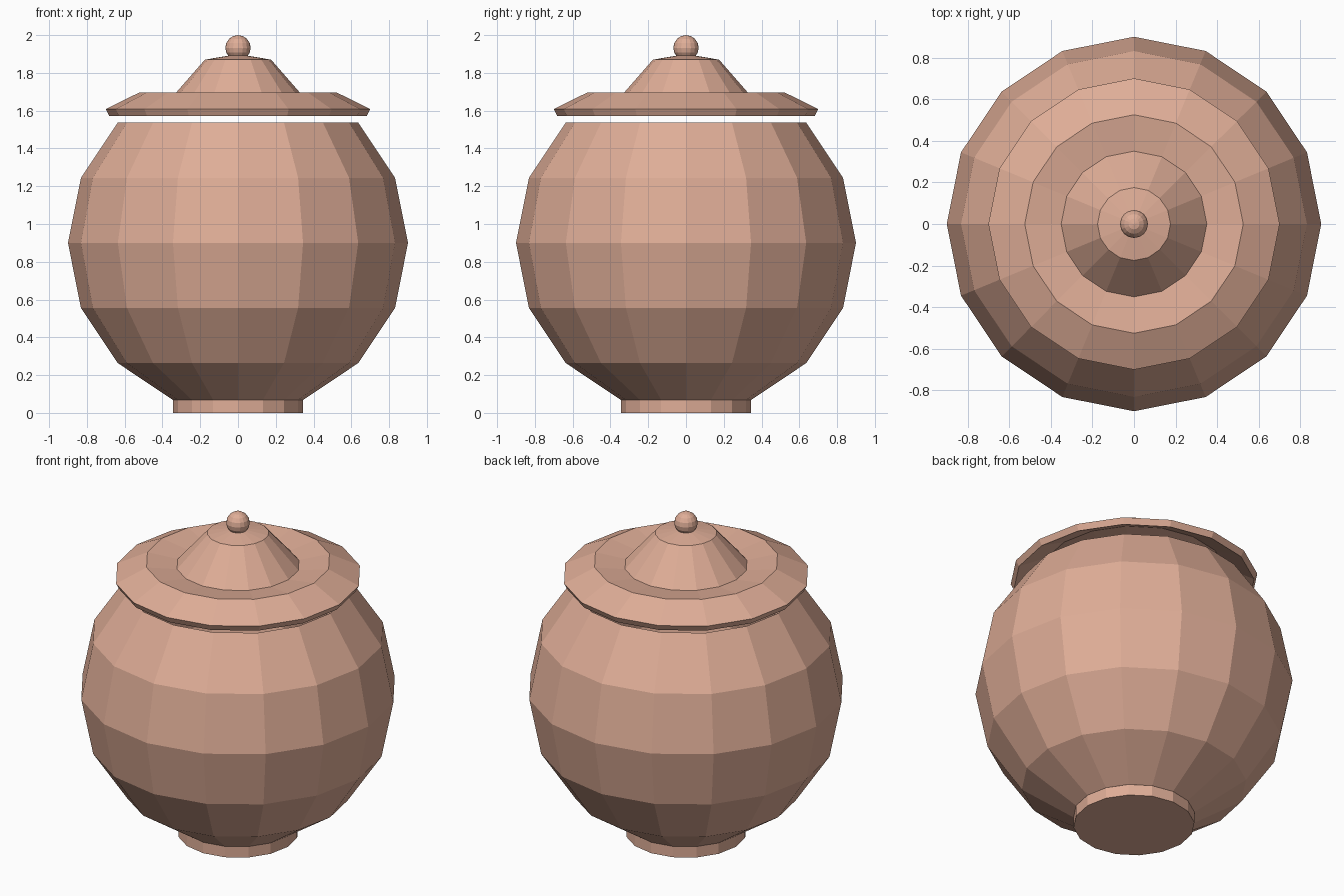
import bpy, bmesh
from math import sin, cos, pi, radians

if "Cube" in bpy.data.objects:
    bpy.data.objects.remove(bpy.data.objects["Cube"])

SIDES = 16
clay = bpy.data.materials.new("clay")
clay.diffuse_color = (0.74, 0.42, 0.31, 1)
clay.use_nodes = True
clay.node_tree.nodes["Principled BSDF"].inputs["Base Color"].default_value = clay.diffuse_color


def lathe(name, profile, thickness=0):
    """Spin (radius, z) points listed from bottom/outside to top/inside."""
    bm = bmesh.new()
    rings = []
    for r, z in profile:
        if r == 0:
            rings.append([bm.verts.new((0, 0, z))] * SIDES)
        else:
            rings.append([bm.verts.new((r * cos(2 * pi * i / SIDES),
                                        r * sin(2 * pi * i / SIDES), z))
                          for i in range(SIDES)])
    for a, b in zip(rings, rings[1:]):
        for i in range(SIDES):
            j = (i + 1) % SIDES
            bm.faces.new(list(dict.fromkeys((a[i], a[j], b[j], b[i]))))
    mesh = bpy.data.meshes.new(name)
    bm.to_mesh(mesh)
    bm.free()
    ob = bpy.data.objects.new(name, mesh)
    bpy.context.collection.objects.link(ob)
    mesh.materials.append(clay)
    if thickness:
        mod = ob.modifiers.new("wall", 'SOLIDIFY')
        mod.thickness = thickness
        mod.offset = -1
    return ob


def arc(radius, z, start, end, step=22.5):
    """Points on a sphere outline between two latitudes in degrees."""
    n = round((end - start) / step)
    return [(0 if abs(start + k * step) == 90 else radius * cos(radians(start + k * step)),
             z + radius * sin(radians(start + k * step))) for k in range(n + 1)]


# Round open bowl of the jar
lathe("jar_body", arc(0.9, 0.9, -90, 45), 0.04)

# Short closed foot
lathe("foot", [(0, 0), (0.343, 0), (0.343, 0.072), (0, 0.072)])

# Thin lid with raised flange, dip and stepped cone
lathe("lid", [(0.70, 1.608), (0.525, 1.695), (0.35, 1.67),
              (0.175, 1.87), (0, 1.90)], 0.04)

# Ball knob
lathe("lid_knob", arc(0.067, 1.933, -90, 90))
